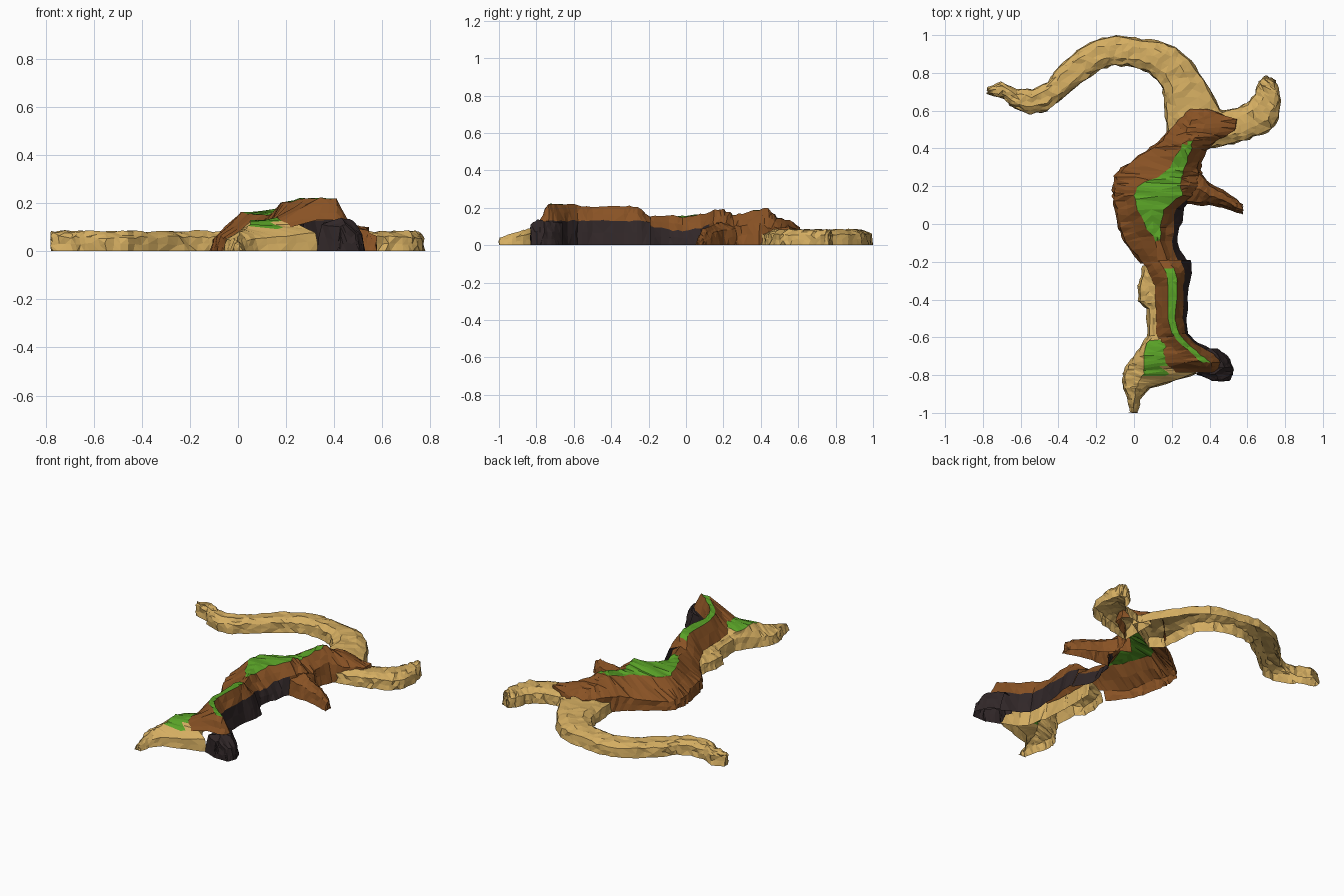
import bpy, bmesh, random
from mathutils import Vector

random.seed(4)
SAND, ROCK, GRASS, DARK = range(4)
MATS = []
for name, col in (("sand", (.66, .42, .12)), ("brown rock", (.25, .085, .018)),
                  ("grass", (.10, .36, .02)), ("dark cliff", (.03, .02, .021))):
    m = bpy.data.materials.new(name)
    m.diffuse_color = (*col, 1)
    MATS.append(m)


def sheet(name, rows, rule, nr=3, nc=2, rough=.006):
    """Open loft through rows of points, subdivided and roughened; rule(band, centre) gives the colour."""
    rows = [[Vector(p) for p in r] for r in rows]
    bm = bmesh.new()
    grid = []
    R, C = (len(rows) - 1) * nr, (len(rows[0]) - 1) * nc
    for i in range(R + 1):
        a = min(i // nr, len(rows) - 2)
        t = i / nr - a
        line = [p.lerp(q, t) for p, q in zip(rows[a], rows[a + 1])]
        verts = []
        for j in range(C + 1):
            b = min(j // nc, len(line) - 2)
            p = line[b].lerp(line[b + 1], j / nc - b)
            k = rough if 0 < i < R else 0
            dz = random.uniform(-k, k) if p.z > .001 else 0
            p = p + Vector((random.uniform(-k, k), random.uniform(-k, k), dz))
            verts.append(bm.verts.new(p))
        grid.append(verts)
    for i in range(R):
        for j in range(C):
            f = bm.faces.new((grid[i][j], grid[i][j + 1], grid[i + 1][j + 1], grid[i + 1][j]))
            f.material_index = rule(j // nc, f.calc_center_median())
    bmesh.ops.triangulate(bm, faces=bm.faces[:])
    bm.normal_update()
    if sum(f.normal.z * f.calc_area() for f in bm.faces) < 0:
        bmesh.ops.reverse_faces(bm, faces=bm.faces[:])
    me = bpy.data.meshes.new(name)
    bm.to_mesh(me)
    bm.free()
    for m in MATS:
        me.materials.append(m)
    ob = bpy.data.objects.new(name, me)
    bpy.context.collection.objects.link(ob)
    return ob


def slices(table, left=True, right=False, cap=False, swap=False):
    """Rows of (station, pos, height, pos, height...) to points, with walls dropped to the ground."""
    out = []
    for s, *v in table:
        pts = [(x, s, z) for x, z in zip(v[::2], v[1::2])]
        if left:
            d = .015 if pts[0][0] < pts[1][0] else -.015
            pts.insert(0, (pts[0][0] - d, s, 0))
        if right:
            d = .015 if pts[-1][0] > pts[-2][0] else -.015
            pts.append((pts[-1][0] + d, s, 0))
        out.append([(y, x, z) for x, y, z in pts] if swap else pts)
    if cap:
        out.append([(x, y, 0) for x, y, z in out[-1]])
    return out


def sandbar(name, pairs):
    """Low domed sand strip between paired shore points."""
    rows = []
    for xl, yl, xr, yr in pairs:
        rows.append([(xl + (xr - xl) * t, yl + (yr - yl) * t, z) for t, z in
                     ((0, 0), (.04, .058), (.28, .08), (.72, .082), (.96, .058), (1, 0))])
    for k, at in ((0, 0), (-1, len(rows))):
        rows.insert(at if k == 0 else len(rows), [(x, y, 0) for x, y, z in rows[k]])
    sheet(name, rows, lambda b, c: SAND)


# sand arms curling west and east
sandbar("west_sandbar", [
    (-.775, .72, -.775, .69), (-.70, .75, -.69, .665), (-.62, .715, -.64, .615), (-.54, .71, -.55, .58),
    (-.46, .75, -.46, .60), (-.40, .83, -.37, .67), (-.30, .92, -.25, .77), (-.20, .98, -.17, .82),
    (-.10, .997, -.10, .84), (0, .985, 0, .83), (.12, .97, .08, .80), (.22, .94, .14, .74),
    (.30, .87, .16, .67), (.37, .77, .165, .57), (.46, .61, .18, .47), (.48, .56, .24, .42)])
sandbar("east_sandbar", [
    (.40, .63, .40, .40), (.47, .60, .50, .42), (.54, .615, .58, .44), (.60, .64, .66, .47),
    (.64, .69, .73, .50), (.655, .74, .77, .56), (.67, .765, .775, .66), (.69, .783, .76, .74),
    (.70, .783, .74, .765)])

# northern rock massif: y, then shoulder, plateau edges, cliff top, cliff base
NORTH = [
    (.61, .30, .085, .33, .095, .36, .095, .38, .085, .385, .03),
    (.55, .24, .095, .30, .13, .38, .13, .54, .095, .55, .03),
    (.49, .19, .095, .28, .15, .36, .145, .53, .095, .55, .03),
    (.44, .15, .085, .26, .18, .31, .20, .43, .095, .46, 0),
    (.39, .08, .07, .24, .18, .30, .19, .36, .12, .38, 0),
    (.30, -.05, .05, .19, .155, .27, .165, .335, .10, .355, 0),
    (.25, -.09, .05, .12, .155, .25, .165, .34, .10, .36, 0),
    (.20, -.10, .05, .02, .15, .25, .19, .33, .12, .36, 0),
    (.15, -.10, .05, .00, .15, .26, .185, .30, .12, .32, 0),
    (.08, -.09, .06, .02, .16, .16, .165, .22, .09, .27, 0),
    (-.02, -.07, .06, .07, .155, .14, .15, .21, .075, .245, 0),
    (-.09, -.04, .05, .115, .15, .135, .16, .20, .08, .225, 0),
    (-.21, .05, .06, .13, .14, .18, .15, .24, .11, .29, 0)]


def north_rule(b, c):
    if b == 2 and -.09 < c.y < .43:
        return GRASS
    return DARK if b == 4 and c.y < .12 else ROCK


sheet("north_massif", slices(NORTH), north_rule)

# southern ridge with grassy crest and dark eastern wall
SOUTH = [
    (-.19, .04, .06, .13, .14, .18, .15, .25, .12, .30, 0),
    (-.26, .08, .08, .17, .195, .22, .205, .27, .13, .31, 0),
    (-.33, .11, .09, .18, .20, .23, .21, .26, .13, .29, 0),
    (-.50, .115, .09, .18, .20, .22, .20, .26, .13, .28, 0),
    (-.58, .12, .10, .20, .205, .24, .215, .27, .13, .285, 0),
    (-.63, .14, .12, .24, .21, .28, .22, .32, .13, .34, 0),
    (-.69, .16, .14, .31, .22, .35, .22, .42, .13, .47, 0),
    (-.735, .17, .135, .36, .22, .41, .22, .46, .13, .50, 0),
    (-.785, .22, .10, .33, .13, .41, .13, .44, .12, .47, 0)]


def south_rule(b, c):
    if b == 3:
        return DARK
    return GRASS if b == 1 and -.735 < c.y < -.23 else ROCK


sheet("south_ridge", slices(SOUTH, left=False), south_rule, rough=.004)

# dark headland at the south-east corner
sheet("dark_headland", slices([
    (-.66, .37, .11, .41, .12, .43, .06), (-.70, .39, .12, .45, .125, .48, .07),
    (-.76, .36, .12, .48, .13, .515, .07), (-.795, .345, .11, .43, .135, .51, .07),
    (-.83, .425, .10, .45, .11, .49, .07)], right=True, cap=True), lambda b, c: DARK, rough=.004)

# sandy foot on the west and south, with a grass patch
FOOT = [
    (-.22, .06, .05, .10, .08, .14, .10), (-.28, .05, .05, .09, .08, .14, .10),
    (-.33, .035, .05, .08, .075, .14, .10), (-.41, .035, .05, .08, .075, .14, .10),
    (-.45, .08, .06, .11, .08, .14, .10), (-.59, .085, .07, .11, .09, .15, .11),
    (-.63, .06, .08, .07, .115, .17, .14), (-.70, .01, .06, .05, .125, .18, .14),
    (-.75, -.025, .06, .05, .12, .22, .125), (-.79, -.045, .05, .05, .11, .32, .08),
    (-.83, -.045, .05, .03, .09, .20, .06), (-.87, -.045, .05, .01, .08, .07, .05),
    (-.93, -.02, .04, 0, .06, .02, .04), (-.998, -.01, .03, 0, .04, .005, .03)]
sheet("sand_foot", slices(FOOT, right=True, cap=True),
      lambda b, c: GRASS if b == 2 and -.80 < c.y < -.62 and c.x < .18 else SAND, rough=.004)

# rocky spur pointing east
sheet("rock_spur", slices([
    (.28, .30, .10, .20, .13, .12, .09), (.35, .26, .09, .18, .12, .115, .08),
    (.40, .20, .08, .15, .11, .115, .07), (.47, .165, .07, .13, .10, .10, .06),
    (.54, .12, .06, .09, .085, .075, .055), (.575, .09, .05, .075, .06, .065, .05)],
    right=True, cap=True, swap=True), lambda b, c: ROCK, rough=.004)
